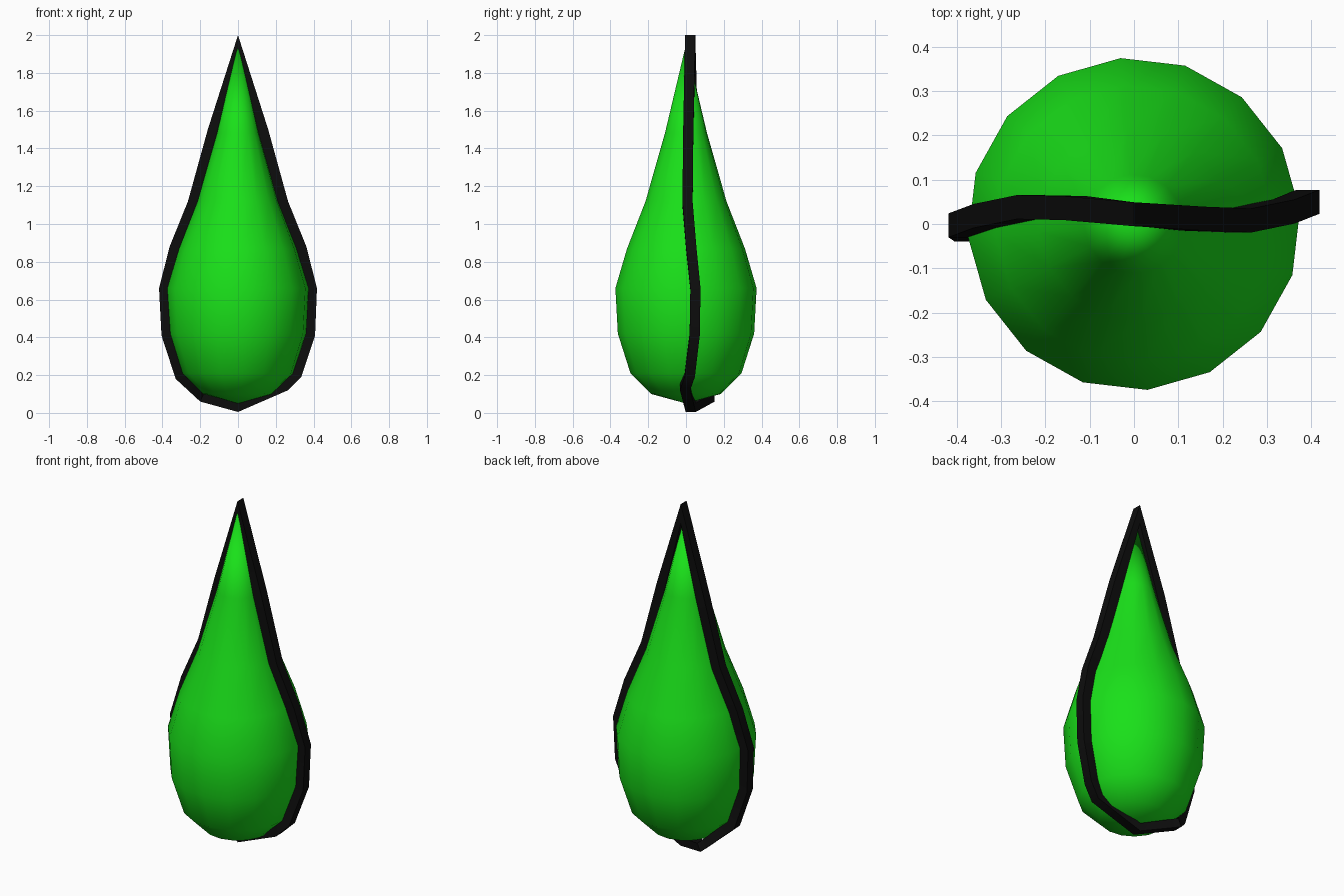
import bpy, bmesh, math

if "Cube" in bpy.data.objects:
    bpy.data.objects.remove(bpy.data.objects["Cube"])


def material(name, color):
    m = bpy.data.materials.new(name)
    m.diffuse_color = color
    m.use_nodes = True
    m.node_tree.nodes["Principled BSDF"].inputs["Base Color"].default_value = m.diffuse_color
    return m


def finish(name, bm, mat, angle):
    bmesh.ops.recalc_face_normals(bm, faces=bm.faces)
    mesh = bpy.data.meshes.new(name)
    bm.to_mesh(mesh)
    bm.free()
    mesh.materials.append(mat)
    ob = bpy.data.objects.new(name, mesh)
    bpy.context.collection.objects.link(ob)
    bpy.ops.object.select_all(action='DESELECT')
    ob.select_set(True)
    bpy.context.view_layer.objects.active = ob
    bpy.ops.object.shade_smooth_by_angle(angle=math.radians(angle))
    return ob


green = material("green", (0.01, 0.75, 0.01, 1))
black = material("black", (0.004, 0.004, 0.004, 1))

# Teardrop body: 16-sided lathe, (radius, height) from bottom to tip
SIDES, PHASE = 16, math.radians(4.6)
profile = [(0.185, 0.1), (0.295, 0.21), (0.362, 0.42), (0.375, 0.66),
           (0.313, 0.87), (0.215, 1.12), (0.112, 1.48)]
bm = bmesh.new()
rings = []
for r, z in profile:
    rings.append([bm.verts.new((r * math.cos(PHASE + i * math.tau / SIDES),
                                r * math.sin(PHASE + i * math.tau / SIDES), z))
                  for i in range(SIDES)])
bottom = bm.verts.new((0, 0, 0.05))
tip = bm.verts.new((0, 0, 1.95))
for i in range(SIDES):
    j = (i + 1) % SIDES
    for a, b in zip(rings, rings[1:]):
        bm.faces.new((a[i], a[j], b[j], b[i]))
    bm.faces.new((bottom, rings[0][j], rings[0][i]))
    bm.faces.new((tip, rings[-1][i], rings[-1][j]))
finish("teardrop_body", bm, green, 80)

# Wavy band around the body: outer x, outer z, inner x, inner z, middle y
path = [
    (0.0, 2.0, 0.0, 1.89, 0.022),
    (0.16, 1.5, 0.108, 1.48, 0.012),
    (0.265, 1.12, 0.212, 1.1, 0.008),
    (0.362, 0.88, 0.312, 0.86, 0.028),
    (0.418, 0.66, 0.366, 0.65, 0.05),
    (0.408, 0.41, 0.356, 0.42, 0.046),
    (0.335, 0.19, 0.288, 0.21, 0.02),
    (0.265, 0.12, 0.225, 0.16, -0.005),
    (0.0, 0.005, 0.0, 0.052, 0.025),
    (-0.2, 0.06, -0.18, 0.105, 0.125),
    (-0.33, 0.18, -0.285, 0.21, 0.0),
    (-0.405, 0.41, -0.355, 0.42, -0.012),
    (-0.418, 0.66, -0.366, 0.65, -0.003),
    (-0.362, 0.88, -0.312, 0.86, 0.018),
    (-0.265, 1.12, -0.212, 1.1, 0.038),
    (-0.16, 1.5, -0.108, 1.48, 0.036),
]
HALF = 0.027
bm = bmesh.new()
sections = [[bm.verts.new(p) for p in ((ox, y - HALF, oz), (ox, y + HALF, oz),
                                       (ix, y + HALF, iz), (ix, y - HALF, iz))]
            for ox, oz, ix, iz, y in path]
for k, a in enumerate(sections):
    b = sections[(k + 1) % len(sections)]
    for i in range(4):
        j = (i + 1) % 4
        bm.faces.new((a[i], a[j], b[j], b[i]))
finish("outline_band", bm, black, 40)
